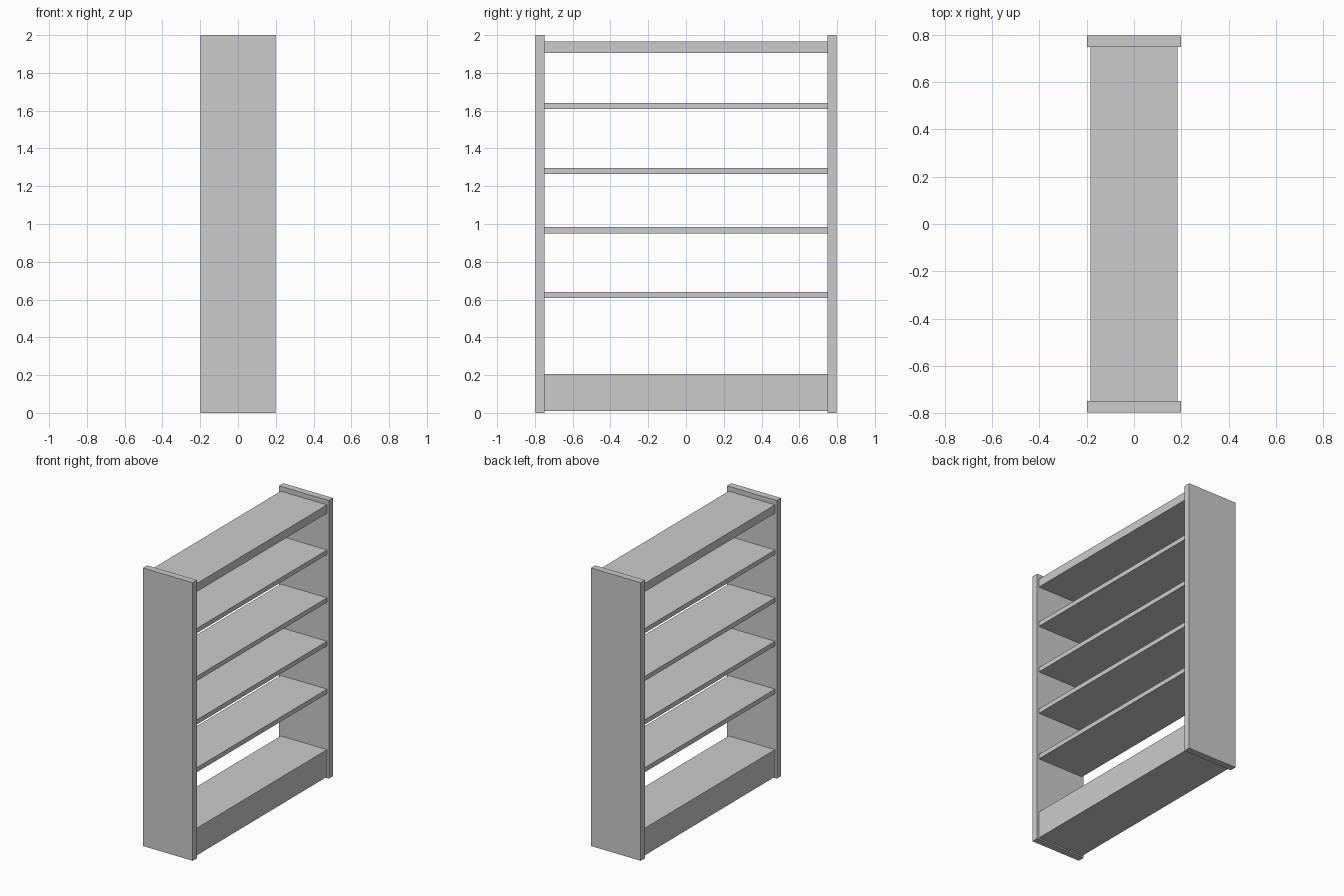
import bpy

cube = bpy.data.objects.get("Cube")
if cube:
    bpy.data.objects.remove(cube, do_unlink=True)

# Single plain grey finish
grey = bpy.data.materials.new("light_grey")
grey.use_nodes = True
colour = (0.6, 0.6, 0.6, 1)
grey.diffuse_color = colour
grey.node_tree.nodes["Principled BSDF"].inputs["Base Color"].default_value = colour

HALF_DEPTH = 0.198     # side panels, along x
SHELF_HALF = 0.184     # shelves sit slightly inside the panels
OUTER, INNER = 0.797, 0.749
HEIGHT = 2.0


def board(name, low, high):
    """Box spanning two opposite corners."""
    bpy.ops.mesh.primitive_cube_add(size=1)
    ob = bpy.context.object
    ob.name = ob.data.name = name
    size = [b - a for a, b in zip(low, high)]
    centre = [(a + b) / 2 for a, b in zip(low, high)]
    for v in ob.data.vertices:
        v.co = [c + s * k for c, s, k in zip(centre, size, v.co)]
    ob.data.materials.append(grey)
    return ob


# Upright side panels
board("front_side_panel", (-HALF_DEPTH, -OUTER, 0), (HALF_DEPTH, -INNER, HEIGHT))
board("back_side_panel", (-HALF_DEPTH, INNER, 0), (HALF_DEPTH, OUTER, HEIGHT))


def cross_board(name, bottom, top):
    board(name, (-SHELF_HALF, -INNER, bottom), (SHELF_HALF, INNER, top))


# Solid plinth, thick top board and four thin shelves
cross_board("base_plinth", 0.01, 0.205)
cross_board("top_board", 1.905, 1.965)
for i, top in enumerate((0.64, 0.984, 1.297, 1.641), 1):
    cross_board(f"shelf_{i}", top - 0.033, top)
